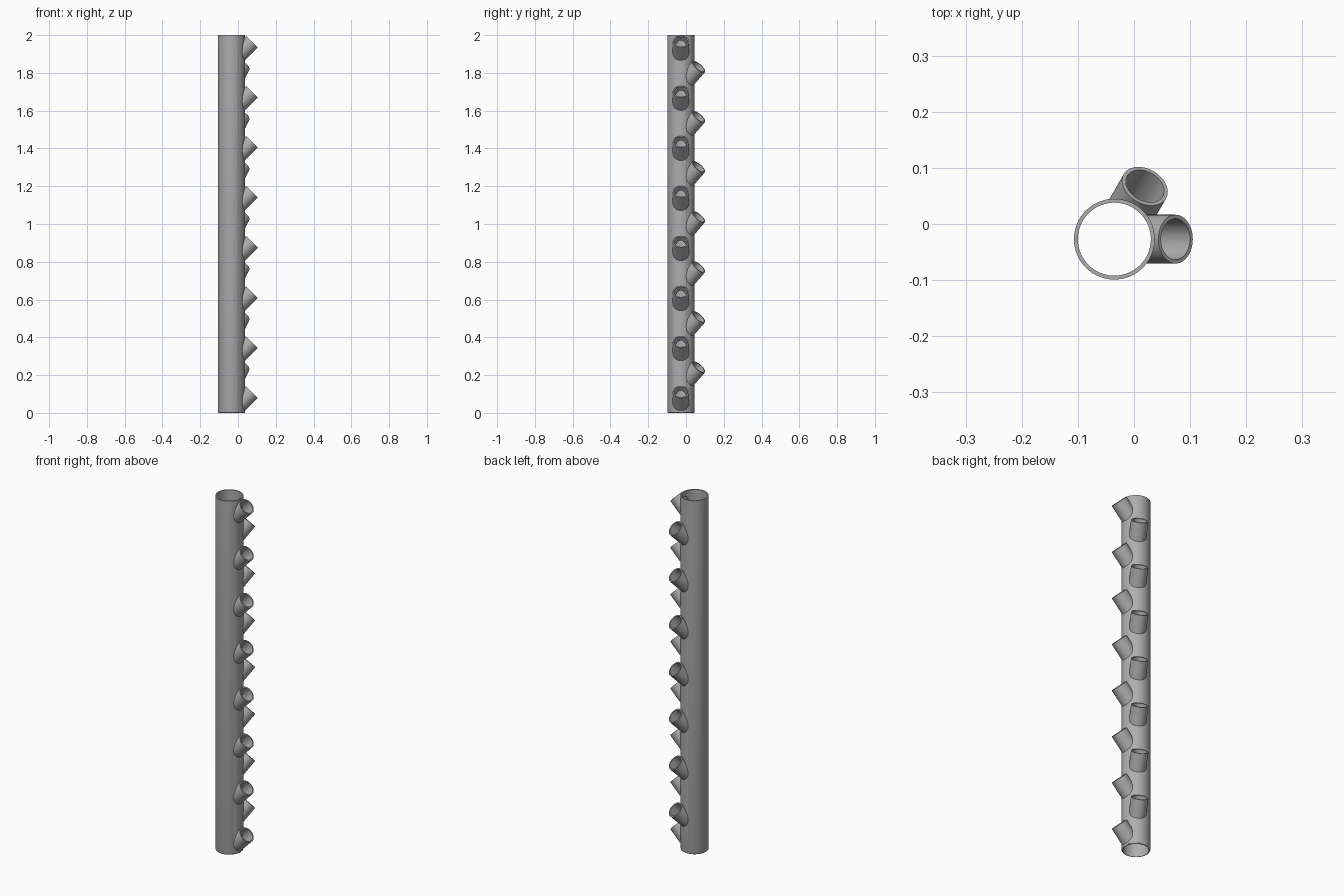
import bpy
import bmesh
from math import radians, cos, sin
from mathutils import Matrix, Vector

cube = bpy.data.objects.get("Cube")
if cube:
    bpy.data.objects.remove(cube, do_unlink=True)

CENTRE = Vector((-0.035, -0.027, 0))
PIPE_R, PIPE_BORE = 0.072, 0.065
SPOUT_R, SPOUT_BORE = 0.0435, 0.0365
REACH, PITCH, TOP_RIM = 0.109, 0.265, 1.965

grey = bpy.data.materials.new("plain grey")
grey.use_nodes = True
colour = (0.42, 0.42, 0.42, 1)
grey.diffuse_color = colour
grey.node_tree.nodes["Principled BSDF"].inputs["Base Color"].default_value = colour


def add_rod(bm, radius, start, end, sides):
    """Solid round rod between two points."""
    axis = end - start
    turn = axis.to_track_quat('Z', 'Y').to_matrix().to_4x4()
    bmesh.ops.create_cone(bm, cap_ends=True, segments=sides, radius1=radius,
                          radius2=radius, depth=axis.length,
                          matrix=Matrix.Translation((start + end) / 2) @ turn)


def finish(bm, name):
    mesh = bpy.data.meshes.new(name)
    bm.to_mesh(mesh)
    bm.free()
    mesh.materials.append(grey)
    ob = bpy.data.objects.new(name, mesh)
    bpy.context.collection.objects.link(ob)
    return ob


def spout_rods(name, radius, overshoot):
    """Two staggered rows of rods, rising outwards at 45 degrees."""
    bm = bmesh.new()
    for angle, count, drop in ((0, 8, 0), (60, 7, PITCH / 2)):
        out = Vector((cos(radians(angle)), sin(radians(angle)), 0))
        slope = out + Vector((0, 0, 1))
        for i in range(count):
            rim = CENTRE + out * REACH + Vector((0, 0, TOP_RIM - drop - i * PITCH))
            add_rod(bm, radius, rim - slope * 0.085, rim + slope * overshoot, 48)
    return finish(bm, name)


def combine(target, other, operation):
    mod = target.modifiers.new(operation.lower(), 'BOOLEAN')
    mod.object, mod.operation, mod.solver = other, operation, 'EXACT'
    other.hide_render = True
    bpy.context.view_layer.objects.active = target
    bpy.ops.object.modifier_apply(modifier=mod.name)
    bpy.data.objects.remove(other, do_unlink=True)


# Upright pipe with a softened bottom edge
bm = bmesh.new()
add_rod(bm, PIPE_R, CENTRE, CENTRE + Vector((0, 0, 2)), 96)
rim_edges = [e for e in bm.edges if all(v.co.z < 0.001 for v in e.verts)]
bmesh.ops.bevel(bm, geom=rim_edges, offset=0.006, segments=3, profile=0.5,
                affect='EDGES')
tower = finish(bm, "tower_pipe")

# Spouts, then the bores through pipe and spouts
combine(tower, spout_rods("spouts", SPOUT_R, 0), 'UNION')
bm = bmesh.new()
add_rod(bm, PIPE_BORE, CENTRE - Vector((0, 0, 0.2)), CENTRE + Vector((0, 0, 2.2)), 96)
combine(tower, finish(bm, "pipe_bore"), 'DIFFERENCE')
combine(tower, spout_rods("spout_bores", SPOUT_BORE, 0.02), 'DIFFERENCE')

bpy.ops.object.select_all(action='DESELECT')
tower.select_set(True)
bpy.context.view_layer.objects.active = tower
bpy.ops.object.shade_smooth_by_angle(angle=radians(30))
